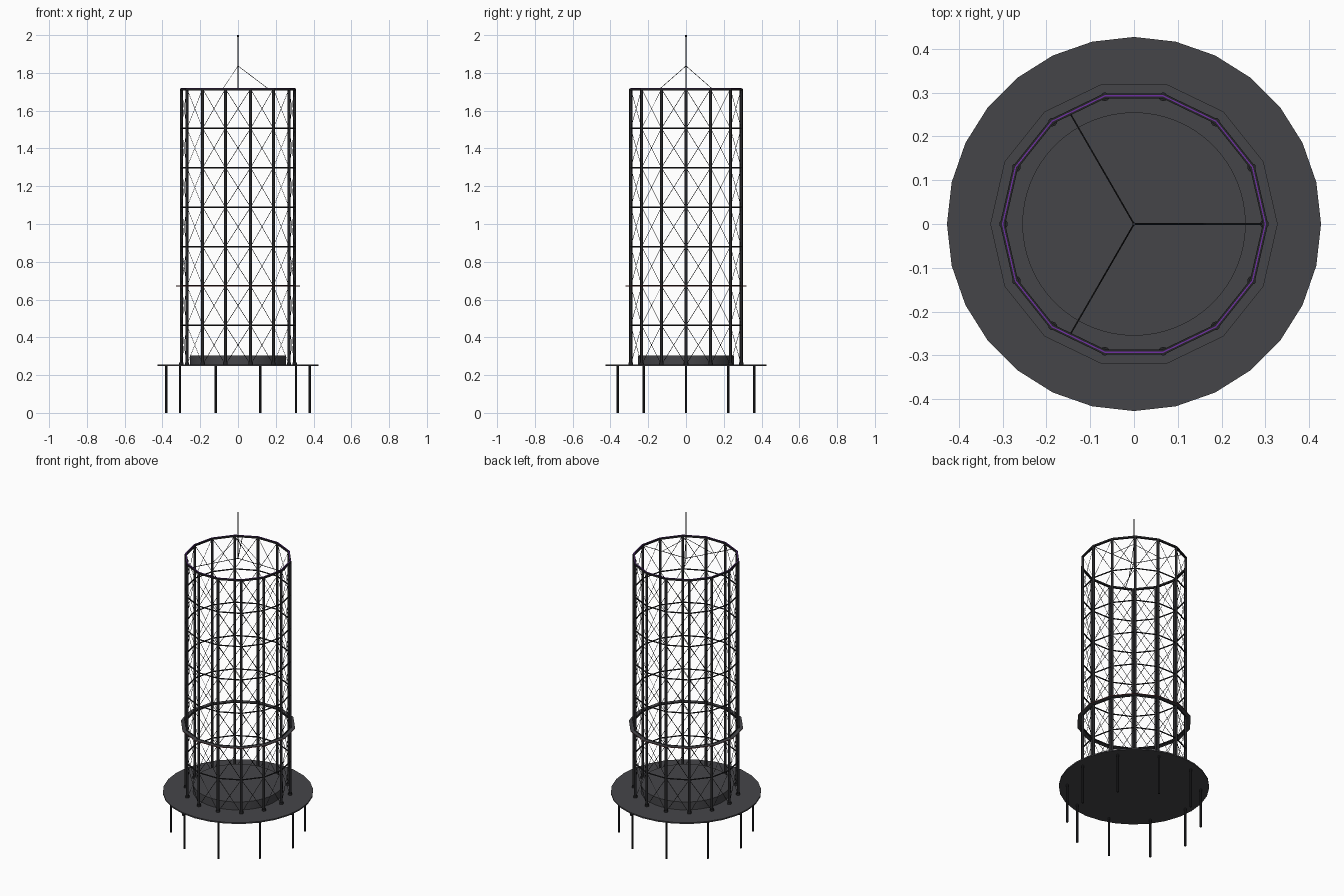
import bpy, bmesh
from math import sin, cos, pi, radians
from mathutils import Vector

cube = bpy.data.objects.get("Cube")
if cube:
    bpy.data.objects.remove(cube)


def material(name, rgb):
    m = bpy.data.materials.new(name)
    m.use_nodes = True
    m.diffuse_color = (*rgb, 1)
    m.node_tree.nodes["Principled BSDF"].inputs["Base Color"].default_value = (*rgb, 1)
    return m


STEEL = material("dark steel", (0.018, 0.018, 0.02))
DECK = material("grey deck", (0.06, 0.06, 0.066))
PURPLE = material("purple strip", (0.16, 0.03, 0.36))
RED = material("dull red edge", (0.22, 0.05, 0.05))

SIDES = 14
RADIUS = 0.3
BOTTOM, TOP = 0.255, 1.715
LEVELS = 7
STEP = (TOP - BOTTOM) / LEVELS


def polar(r, angle, z):
    return Vector((r * cos(angle), r * sin(angle), z))


def corner(i, z, r=RADIUS):
    return polar(r, 2 * pi * i / SIDES, z)


def finish(bm, name, *mats, smooth=False):
    mesh = bpy.data.meshes.new(name)
    bmesh.ops.recalc_face_normals(bm, faces=bm.faces)
    bm.to_mesh(mesh)
    bm.free()
    for m in mats:
        mesh.materials.append(m)
    obj = bpy.data.objects.new(name, mesh)
    bpy.context.collection.objects.link(obj)
    if smooth:
        bpy.ops.object.select_all(action='DESELECT')
        obj.select_set(True)
        bpy.context.view_layer.objects.active = obj
        bpy.ops.object.shade_smooth_by_angle(angle=radians(40))
    return obj


def rod(bm, a, b, r, segments=6, r_end=None):
    d = b - a
    matrix = d.to_track_quat('Z', 'Y').to_matrix().to_4x4()
    matrix.translation = (a + b) / 2
    bmesh.ops.create_cone(bm, cap_ends=True, segments=segments, radius1=r,
                          radius2=r if r_end is None else r_end,
                          depth=d.length, matrix=matrix)


def rods(name, pairs, r, mat=STEEL, segments=6, smooth=False):
    bm = bmesh.new()
    for a, b in pairs:
        rod(bm, a, b, r, segments)
    return finish(bm, name, mat, smooth=smooth)


def disc(name, r, z0, z1, segments, mat, smooth=False):
    return rods(name, [(Vector((0, 0, z0)), Vector((0, 0, z1)))], r, mat, segments, smooth)


def polygon_ring(name, r_in, r_out, z0, z1, *mats):
    """Flat ring with the tower's number of sides."""
    bm = bmesh.new()
    profile = ((r_in, z0), (r_out, z0), (r_out, z1), (r_in, z1))
    loops = [[bm.verts.new(corner(i, z, r)) for r, z in profile] for i in range(SIDES)]
    for i in range(SIDES):
        a, b = loops[i], loops[(i + 1) % SIDES]
        for k in range(4):
            n = (k + 1) % 4
            face = bm.faces.new((a[k], b[k], b[n], a[n]))
            # outer rim takes the last material
            face.material_index = len(mats) - 1 if k == 1 else 0
    return finish(bm, name, *mats)


# Platform, its legs and the low drum on it
disc("platform", 0.427, 0.247, 0.255, 28, DECK)
disc("drum", 0.255, 0.255, 0.305, 64, DECK, smooth=True)
rods("platform_legs", [(polar(0.38, k * pi / 5, 0), polar(0.38, k * pi / 5, 0.248))
                       for k in range(10)], 0.006, segments=8, smooth=True)

# Columns with foot flanges
rods("columns", [(corner(i, BOTTOM), corner(i, TOP)) for i in range(SIDES)],
     0.008, segments=10, smooth=True)
rods("column_feet", [(corner(i, BOTTOM), corner(i, BOTTOM + 0.012)) for i in range(SIDES)],
     0.012, segments=10, smooth=True)

# Horizontal beams and crossed bracing wires on every level
beams, braces = [], []
for level in range(LEVELS):
    low, high = BOTTOM + level * STEP, BOTTOM + (level + 1) * STEP
    for i in range(SIDES):
        if level:
            beams.append((corner(i, low), corner(i + 1, low)))
        braces.append((corner(i, low), corner(i + 1, high)))
        braces.append((corner(i + 1, low), corner(i, high)))
rods("ring_beams", beams, 0.004)
rods("bracing_wires", braces, 0.0014, segments=4)

# Top ring with a thin strip along it
polygon_ring("top_ring", 0.294, 0.306, TOP - 0.007, TOP + 0.003, STEEL)
polygon_ring("top_strip", 0.2985, 0.3015, TOP + 0.003, TOP + 0.005, PURPLE)

# Narrow gallery around the tower
gallery_z = BOTTOM + 2 * STEP
polygon_ring("gallery", 0.306, 0.328, gallery_z - 0.002, gallery_z + 0.002, DECK, RED)

# Mast carried on three spokes, with guy wires
thirds = [k * 2 * pi / 3 for k in range(3)]
rods("mast_spokes", [(Vector((0, 0, TOP - 0.003)), polar(0.294, a, TOP - 0.003))
                     for a in thirds], 0.002)
rods("guy_wires", [(Vector((0, 0, 1.837)), polar(0.165, a, TOP - 0.003))
                   for a in thirds], 0.0014, segments=4)
bm = bmesh.new()
rod(bm, Vector((0, 0, TOP - 0.006)), Vector((0, 0, 1.992)), 0.004, 8, 0.0025)
rod(bm, Vector((0, 0, 1.99)), Vector((0, 0, 2.0)), 0.004, 8)
finish(bm, "mast", STEEL, smooth=True)
